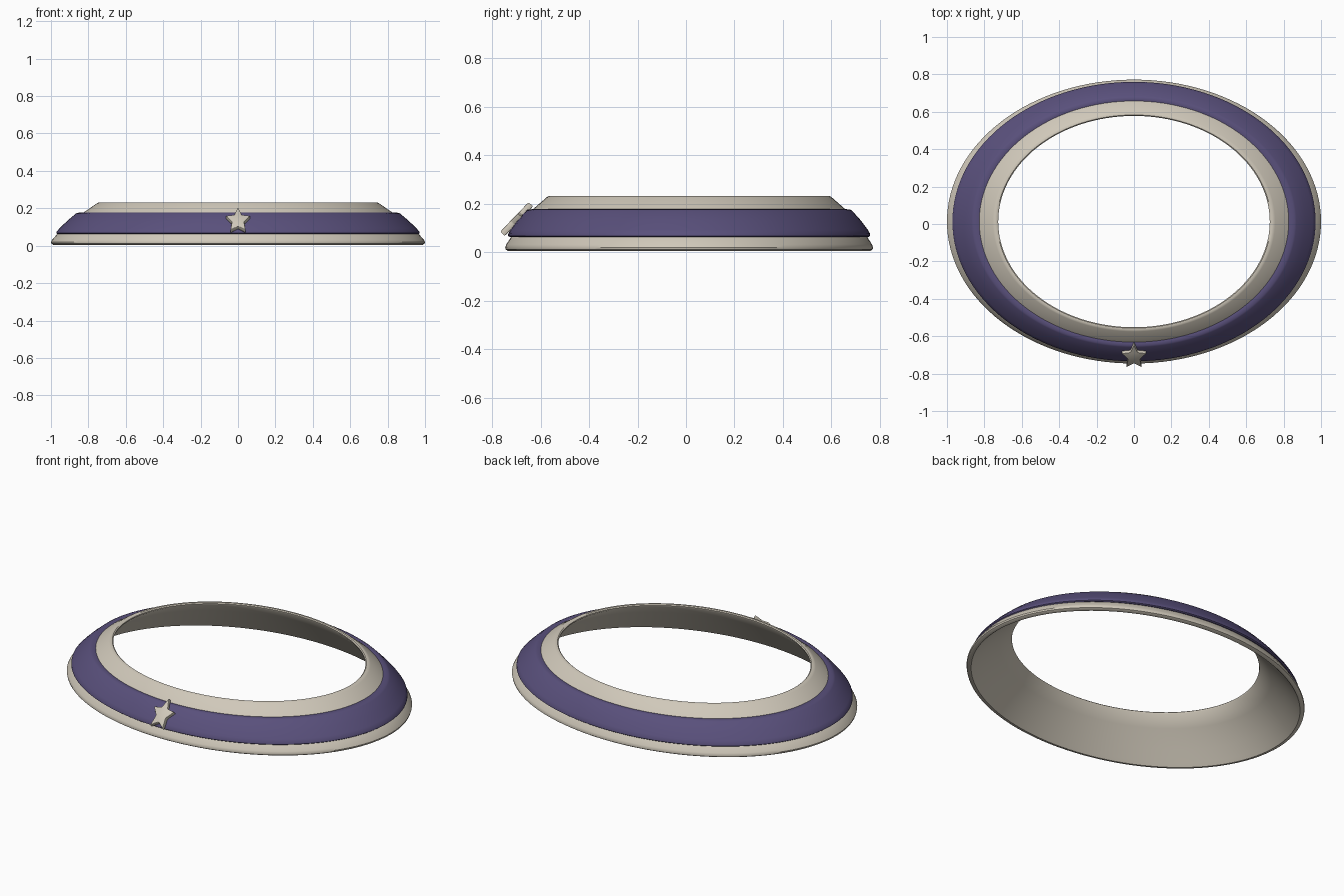
import bpy, bmesh, math
from mathutils import Matrix

cube = bpy.data.objects.get("Cube")
if cube:
    bpy.data.objects.remove(cube, do_unlink=True)

SEGMENTS = 128
CENTRE_Y = 0.013


def material(name, colour):
    m = bpy.data.materials.new(name)
    m.use_nodes = True
    m.diffuse_color = colour
    bsdf = m.node_tree.nodes["Principled BSDF"]
    bsdf.inputs["Base Color"].default_value = colour
    bsdf.inputs["Roughness"].default_value = 0.6
    return m


cream = material("cream", (0.63, 0.58, 0.49, 1))
purple = material("purple", (0.10, 0.08, 0.20, 1))


def finish(bm, name, mat, angle):
    bmesh.ops.recalc_face_normals(bm, faces=bm.faces)
    mesh = bpy.data.meshes.new(name)
    bm.to_mesh(mesh)
    bm.free()
    mesh.materials.append(mat)
    ob = bpy.data.objects.new(name, mesh)
    bpy.context.collection.objects.link(ob)
    bpy.ops.object.select_all(action="DESELECT")
    ob.select_set(True)
    bpy.context.view_layer.objects.active = ob
    bpy.ops.object.shade_smooth_by_angle(angle=math.radians(angle))
    return ob


def oval_ring(name, profile, mat):
    """Sweep a closed profile of (x radius, y radius, z) round an oval."""
    bm = bmesh.new()
    rings = []
    for i in range(SEGMENTS):
        a = math.tau * i / SEGMENTS
        rings.append([bm.verts.new((rx * math.cos(a), CENTRE_Y + ry * math.sin(a), z))
                      for rx, ry, z in profile])
    n = len(profile)
    for i, ring in enumerate(rings):
        after = rings[(i + 1) % SEGMENTS]
        for j in range(n):
            k = (j + 1) % n
            bm.faces.new((ring[j], after[j], after[k], ring[k]))
    return finish(bm, name, mat, 40)


# Flared cream collar with a rounded lower lip and a thin top rim
oval_ring("collar_shell", [
    (0.975, 0.735, 0.004), (0.988, 0.748, 0.005), (0.998, 0.757, 0.011),
    (1.0, 0.759, 0.02), (0.993, 0.754, 0.032), (0.967, 0.735, 0.062),
    (0.90, 0.69, 0.115), (0.825, 0.643, 0.178), (0.755, 0.588, 0.226),
    (0.745, 0.58, 0.231), (0.732, 0.57, 0.231), (0.726, 0.565, 0.226),
    (0.728, 0.567, 0.217), (0.80, 0.61, 0.16), (0.90, 0.68, 0.075),
    (0.955, 0.72, 0.022)], cream)

# Raised purple band wrapped round the slope
oval_ring("purple_band", [
    (0.945, 0.72, 0.064), (0.965, 0.74, 0.062), (0.971, 0.747, 0.067),
    (0.969, 0.746, 0.076), (0.955, 0.737, 0.092), (0.915, 0.708, 0.131),
    (0.868, 0.672, 0.171), (0.858, 0.664, 0.176), (0.83, 0.648, 0.177),
    (0.81, 0.63, 0.17)], purple)

# Tall five-pointed star, tilted back onto the front of the band
bm = bmesh.new()
outline = []
for i in range(10):
    a = math.pi / 2 + math.tau * i / 10
    r = 0.07 if i % 2 == 0 else 0.034
    outline.append(bm.verts.new((r * math.cos(a), 1.36 * r * math.sin(a), 0)))
face = bm.faces.new(outline)
extruded = bmesh.ops.extrude_face_region(bm, geom=[face])
top = [g for g in extruded["geom"] if isinstance(g, bmesh.types.BMVert)]
bmesh.ops.translate(bm, verts=top, vec=(0, 0, 0.026))
bmesh.ops.recalc_face_normals(bm, faces=bm.faces)
bmesh.ops.bevel(bm, geom=bm.edges[:], offset=0.004, segments=2, profile=0.5,
                affect="EDGES", clamp_overlap=True)
bm.transform(Matrix.Translation((0, -0.695, 0.121)) @ Matrix.Rotation(math.radians(46), 4, "X"))
finish(bm, "front_star", cream, 35)
